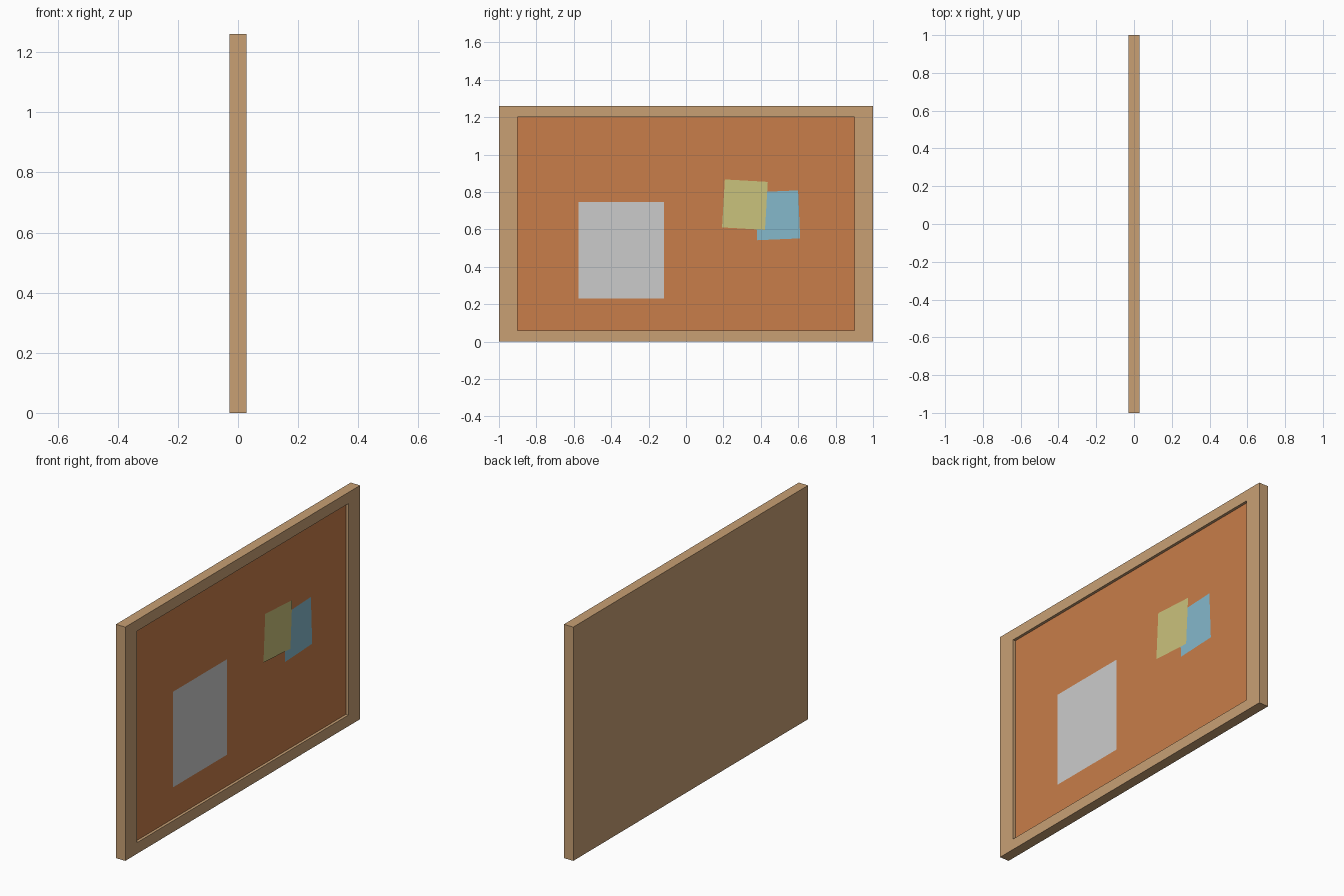
import bpy
from math import radians, sin, cos

if "Cube" in bpy.data.objects:
    bpy.data.objects.remove(bpy.data.objects["Cube"])

HX, HY, H = 0.028, 1.0, 1.26        # half depth, half width, height
FLOOR, BOARD = 0.009, 0.013         # recess floor, cork surface


def make(name, verts, faces, color=None):
    me = bpy.data.meshes.new(name)
    me.from_pydata(verts, [], faces)
    ob = bpy.data.objects.new(name, me)
    bpy.context.collection.objects.link(ob)
    if color:
        mat = bpy.data.materials.new(name + "_color")
        mat.diffuse_color = (*color, 1)
        mat.use_nodes = True
        mat.node_tree.nodes["Principled BSDF"].inputs["Base Color"].default_value = mat.diffuse_color
        me.materials.append(mat)
    return ob


def ring(x, y, z0, z1):
    return [(x, -y, z0), (x, y, z0), (x, y, z1), (x, -y, z1)]


def stacked(name, rings, color):
    """Closed solid made by joining rectangles in order and capping both ends."""
    verts = [v for r in rings for v in r]
    last = 4 * (len(rings) - 1)
    faces = [(3, 2, 1, 0), tuple(range(last, last + 4))]
    for k in range(0, last, 4):
        for i in range(4):
            j = (i + 1) % 4
            faces.append((k + i, k + j, k + 4 + j, k + 4 + i))
    return make(name, verts, faces, color)


def paper(name, x, y, z, w, h, tilt=0, color=None):
    """Flat sheet facing +x, centred on (y, z)."""
    c, s = cos(radians(tilt)), sin(radians(tilt))
    verts = [(x, y + a * c - b * s, z + a * s + b * c) for a, b in
             ((-w / 2, -h / 2), (w / 2, -h / 2), (w / 2, h / 2), (-w / 2, h / 2))]
    return make(name, verts, [(0, 1, 2, 3)], color)


# Wooden frame with solid back and shallow recess
stacked("frame", [ring(-HX, HY, 0, H), ring(HX, HY, 0, H),
                  ring(HX, 0.9, 0.06, 1.2), ring(FLOOR, 0.9, 0.06, 1.2)],
        (0.577, 0.351, 0.175))

# Cork panel in the recess
stacked("cork_board", [ring(FLOOR, 0.9, 0.06, 1.2), ring(BOARD, 0.9, 0.06, 1.2)],
        (0.577, 0.205, 0.067))

# Pinned sheets
paper("large_sheet", BOARD + 0.002, -0.345, 0.488, 0.457, 0.515)
paper("blue_note", BOARD + 0.002, 0.49, 0.675, 0.23, 0.257, 2.5, (0.235, 0.479, 0.597))
paper("yellow_note", BOARD + 0.004, 0.315, 0.732, 0.23, 0.257, -3.3, (0.59, 0.54, 0.2))
